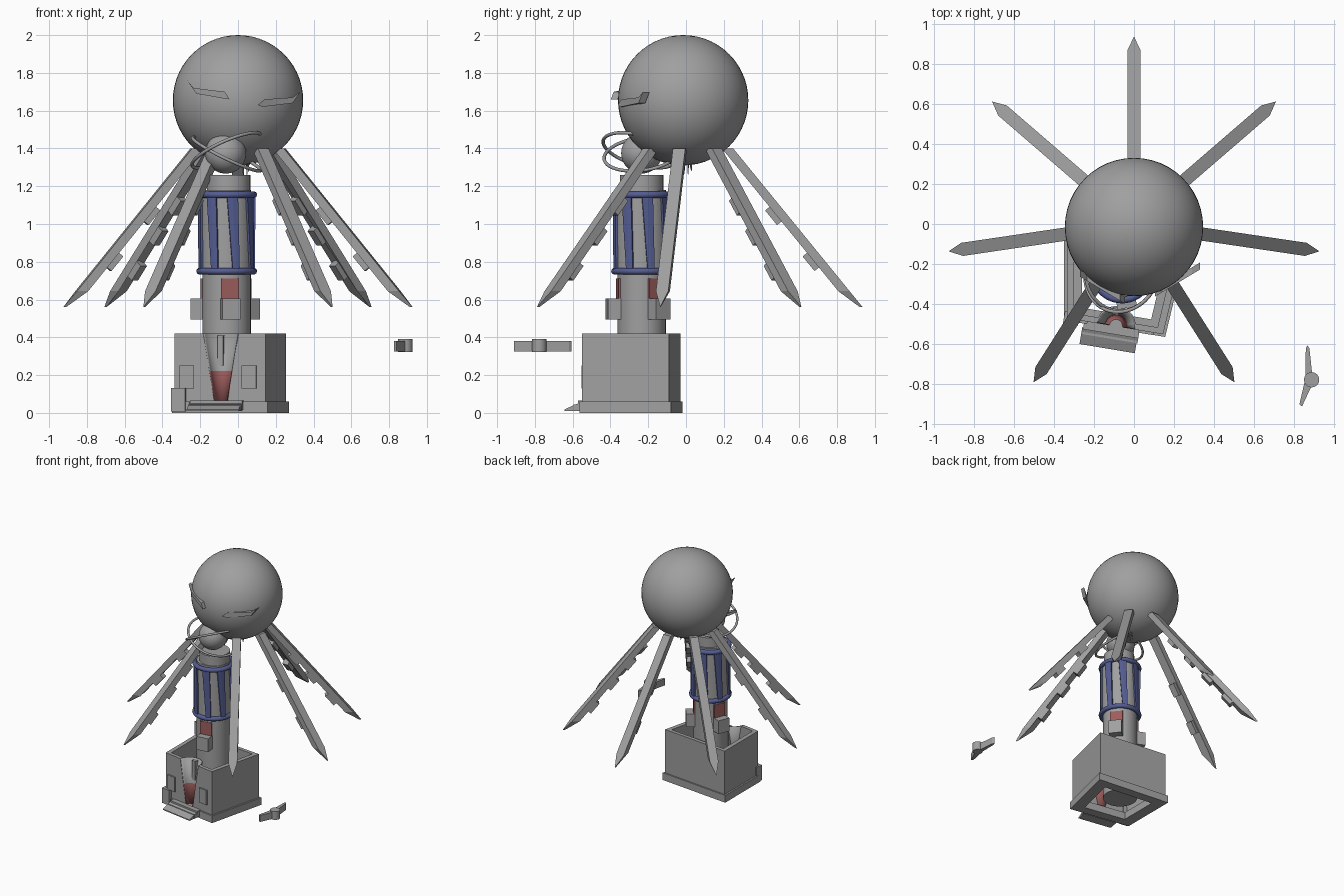
import bpy, bmesh, math, random
from mathutils import Vector, Matrix

cube = bpy.data.objects.get("Cube")
if cube:
    bpy.data.objects.remove(cube)


def material(name, rgb):
    m = bpy.data.materials.new(name)
    m.use_nodes = True
    m.diffuse_color = (*rgb, 1)
    m.node_tree.nodes["Principled BSDF"].inputs["Base Color"].default_value = (*rgb, 1)
    return m


GREY = material("stone grey", (.35, .35, .35))
BLUE = material("dull blue", (.09, .11, .29))
RED = material("dull red", (.34, .11, .11))


def finish(name, bm, mat, smooth=False):
    bmesh.ops.recalc_face_normals(bm, faces=bm.faces)
    me = bpy.data.meshes.new(name)
    bm.to_mesh(me)
    bm.free()
    me.materials.append(mat)
    ob = bpy.data.objects.new(name, me)
    bpy.context.collection.objects.link(ob)
    if smooth:
        bpy.ops.object.select_all(action='DESELECT')
        ob.select_set(True)
        bpy.context.view_layer.objects.active = ob
        bpy.ops.object.shade_smooth_by_angle(angle=math.radians(35))
    return ob


def prism(name, outline, push, mat=GREY):
    """Extrude a flat 3D outline along a vector."""
    bm = bmesh.new()
    face = bm.faces.new([bm.verts.new(p) for p in outline])
    new = bmesh.ops.extrude_face_region(bm, geom=[face])
    verts = [g for g in new["geom"] if isinstance(g, bmesh.types.BMVert)]
    bmesh.ops.translate(bm, verts=verts, vec=push)
    return finish(name, bm, mat)


def box(name, centre, size, yaw=0, mat=GREY, tilt=0):
    bm = bmesh.new()
    bmesh.ops.create_cube(bm, size=1)
    bm.transform(Matrix.Translation(centre) @ Matrix.Rotation(yaw, 4, 'Z')
                 @ Matrix.Rotation(tilt, 4, 'Y') @ Matrix.Diagonal((*size, 1)))
    return finish(name, bm, mat)


def cone(name, x, y, z0, z1, r0, r1, mat=GREY, sides=40):
    bm = bmesh.new()
    bmesh.ops.create_cone(bm, cap_ends=True, segments=sides, radius1=r0, radius2=r1, depth=z1 - z0)
    bm.transform(Matrix.Translation((x, y, (z0 + z1) / 2)))
    return finish(name, bm, mat, True)


def ball(name, centre, radius):
    bm = bmesh.new()
    bmesh.ops.create_uvsphere(bm, u_segments=48, v_segments=28, radius=radius)
    bm.transform(Matrix.Translation(centre))
    return finish(name, bm, GREY, True)


def ring(name, centre, major, minor, mat, tilt=(0, 0)):
    bpy.ops.mesh.primitive_torus_add(location=centre, major_radius=major, minor_radius=minor,
                                     major_segments=48, minor_segments=10,
                                     rotation=(tilt[0], tilt[1], 0))
    ob = bpy.context.object
    ob.name = name
    ob.data.materials.append(mat)
    bpy.ops.object.shade_smooth_by_angle(angle=math.radians(50))


# Large globe with two slanted eye plates
ball("globe", (0, -.015, 1.655), .345)
EYES = {
    "left_eye": [(.105, 1.63), (.14, 1.66), (.29, 1.67), (.33, 1.70), (.29, 1.64), (.13, 1.62)],
    "right_eye": [(-.27, 1.76), (-.235, 1.72), (-.07, 1.70), (-.045, 1.66), (-.08, 1.665), (-.22, 1.69)],
}
for name, pts in EYES.items():
    prism(name, [(x, -.425 + .6 * abs(x), z) for x, z in pts], (0, .035, 0))

# Seven pointed legs fanning down from the globe, with pads underneath
TOP_R, TOP_Z, TIP_R, TIP_Z = .25, 1.40, .935, .56
slope = math.atan2(TOP_Z - TIP_Z, TIP_R - TOP_R)
for k in range(-3, 4):
    a = math.radians(90 + 49.2 * k)
    turn = Matrix.Rotation(a, 3, 'Z')

    def on_leg(f, side, inset=0):
        return turn @ Vector((TOP_R + f * (TIP_R - TOP_R) - inset, side,
                              TOP_Z + f * (TIP_Z - TOP_Z)))
    half = .033
    leg = prism(f"leg_{k + 4}", [on_leg(0, -half), on_leg(.9, -half), on_leg(1, 0),
                                 on_leg(.9, half), on_leg(0, half)],
                turn @ Vector((-.06, 0, 0)))
    # sharpen the tip
    tip = on_leg(1, 0, .06)
    for v in leg.data.vertices:
        if (v.co - tip).length < .001:
            v.co = on_leg(1, 0, .015)
    for f in ((.36, .55, .77) if abs(k) in (1, 3) else (.42, .71)):
        box(f"leg_pad_{k + 4}", on_leg(f, 0, .07), (.10, .05, .045), a, tilt=slope)

# Column with collar, small ball and crossing hoops
CX, CY = -.06, -.235
cone("column", CX, CY, .03, 1.18, .128, .128)
cone("collar", CX + .01, CY, 1.16, 1.26, .115, .115)
ball("small_ball", (CX - .005, CY, 1.375), .108)
ring("hoop_a", (CX, CY, 1.37), .20, .009, GREY, (.12, .45))
ring("hoop_b", (CX, CY - .01, 1.39), .20, .009, GREY, (-.25, -.42))

# Blue banded sleeve
cone("sleeve", CX, CY, .75, 1.15, .138, .138)
for z in (.75, 1.155):
    ring("sleeve_ring", (CX, CY, z), .143, .018, BLUE)
for i in range(8):
    bar = []
    for z, half, lean in ((.75, .13, .07), (1.15, .2, -.07)):
        ends = [math.radians(-74 + 45 * i) + lean + s * half for s in (-1, 0, 1)]
        if bar:
            ends.reverse()
        bar.append([(CX + .147 * math.cos(t), CY + .147 * math.sin(t), z) for t in ends])
    bm = bmesh.new()
    low = [bm.verts.new(p) for p in bar[0]]
    high = [bm.verts.new(p) for p in reversed(bar[1])]
    for j in range(2):
        bm.faces.new((low[j], low[j + 1], high[j + 1], high[j]))
    ob = finish("sleeve_bar", bm, BLUE)
    mod = ob.modifiers.new("thickness", 'SOLIDIFY')
    mod.thickness = .012
    mod.offset = 0

# Three balcony boxes with red doors above
for i in range(3):
    t = math.radians(-82 + 120 * i)
    out = Vector((math.cos(t), math.sin(t), 0))
    mid = Vector((CX, CY, 0))
    box("balcony", mid + out * .148 + Vector((0, 0, .55)), (.075, .098, .11), t)
    box("red_door", mid + out * .123 + Vector((0, 0, .655)), (.014, .096, .115), t, RED)

# Hollow four-sided base with a wider foot
BASE = [Vector(p) for p in ((-.335, -.47), (.145, -.55), (.255, -.09), (-.335, -.03))]
MID = sum(BASE, Vector((0, 0))) / 4


def shell(name, outer, inner, z0, z1):
    bm = bmesh.new()
    loops = [[bm.verts.new((*(MID + (p - MID) * s), z)) for p in BASE]
             for s, z in ((outer, z0), (outer, z1), (inner, z1), (inner, z0))]
    for n in range(4):
        a, b = loops[n], loops[(n + 1) % 4]
        for j in range(4):
            bm.faces.new((a[j], a[(j + 1) % 4], b[(j + 1) % 4], b[j]))
    return finish(name, bm, GREY)


wall = shell("base_wall", 1, .87, .04, .42)
shell("base_foot", 1.05, .72, 0, .06)

# Funnel niche cut into the front wall
NX, NY, YAW = -.09, -.508, math.atan2(-.08, .48)
cutter = cone("niche_cutter", NX, NY, .06, .43, .036, .097)
cutter.hide_render = True
cutter.hide_viewport = True
cut = wall.modifiers.new("niche", 'BOOLEAN')
cut.object = cutter
cut.solver = 'EXACT'
bm = bmesh.new()
rows = []
for z, r in ((.06, .036), (.22, .062), (.42, .095)):
    rows.append([bm.verts.new((NX + r * math.cos(YAW + math.pi * j / 12),
                               NY + r * math.sin(YAW + math.pi * j / 12), z)) for j in range(13)])
for n in range(2):
    for j in range(12):
        f = bm.faces.new((rows[n][j], rows[n][j + 1], rows[n + 1][j + 1], rows[n + 1][j]))
        f.material_index = 1 - n
niche = finish("niche", bm, GREY, True)
niche.data.materials.append(RED)
mod = niche.modifiers.new("thickness", 'SOLIDIFY')
mod.thickness = .008
mod.offset = 0
box("niche_post", (NX, NY + .075, .33), (.03, .04, .16), YAW)

# Front panels, corner block and steps
for x in (-.27, .06):
    box("front_panel", (x, NY - (x - NX) / 6, .19), (.078, .03, .12), YAW)
box("corner_block", (-.312, -.47, .07), (.075, .06, .125), YAW)
forward = Matrix.Rotation(YAW, 3, 'Z') @ Vector((0, -1, 0))
for depth, z, h in ((.04, .05, .03), (.065, .03, .03)):
    box("step", Vector((NX - .02, NY, z)) + forward * depth / 2, (.28, depth, h), YAW)
side = Matrix.Rotation(YAW, 3, 'Z') @ Vector((.14, 0, 0))
start = Vector((NX - .025, NY, 0)) - side
prism("ramp", [start + forward * d + Vector((0, 0, z))
               for d, z in ((.03, .01), (.115, .01), (.115, .018), (.03, .055))], side * 2)

# Fine strands hanging under the globe
random.seed(4)
for i in range(10):
    x, y = random.uniform(.02, .06), random.uniform(-.02, .04)
    z = random.uniform(1.25, 1.29)
    cone("strand", x, y, z, 1.34, .001, .004, sides=5)

# Separate two-bladed rotor at the side
BLADES = [(.865, -.605), (.875, -.62), (.888, -.74), (.885, -.81),
          (.838, -.91), (.825, -.90), (.855, -.77), (.857, -.62)]
prism("rotor_blades", [(x, y, .325) for x, y in BLADES], (0, 0, .055))
cone("rotor_hub", .886, -.777, .322, .39, .038, .038, sides=24)
